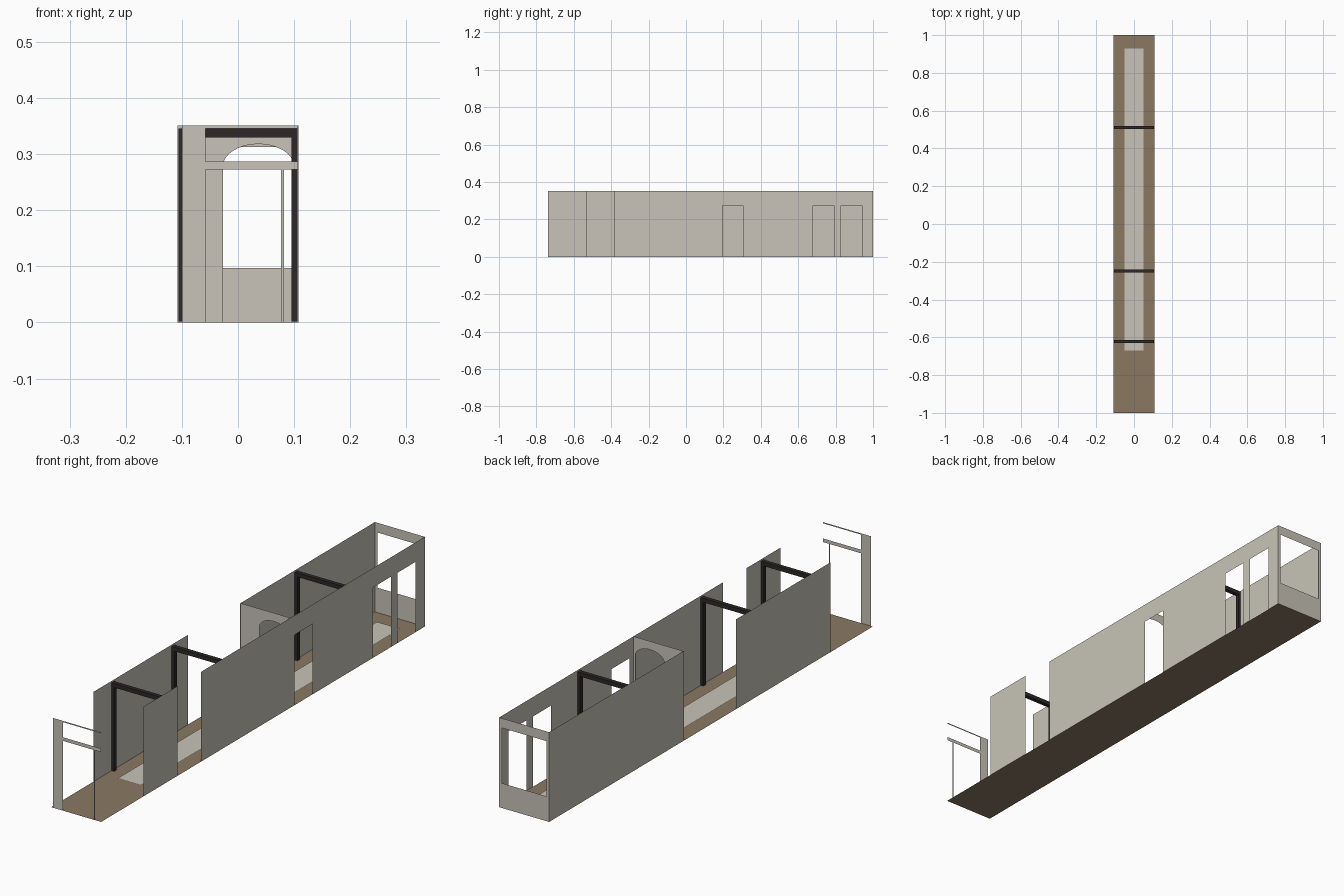
import bpy, bmesh, math

if "Cube" in bpy.data.objects:
    bpy.data.objects.remove(bpy.data.objects["Cube"])

HALF = 0.108   # half width of the carriage
TOP = 0.351    # wall height
DOOR = 0.275   # door head height


def material(name, rgb):
    m = bpy.data.materials.new(name)
    m.use_nodes = True
    colour = (*rgb, 1)
    m.diffuse_color = colour
    bsdf = next(n for n in m.node_tree.nodes if n.type == "BSDF_PRINCIPLED")
    bsdf.inputs["Base Color"].default_value = colour
    bsdf.inputs["Roughness"].default_value = 0.8
    return m


cream = material("cream panel", (0.58, 0.55, 0.48))
brown = material("brown floor", (0.26, 0.19, 0.122))
black = material("dark frame", (0.026, 0.021, 0.021))


def finish(name, bm, mat):
    mesh = bpy.data.meshes.new(name)
    bm.to_mesh(mesh)
    bm.free()
    mesh.materials.append(mat)
    ob = bpy.data.objects.new(name, mesh)
    bpy.context.collection.objects.link(ob)
    return ob


def sheet(name, axis, pos, outlines, mat):
    """Flat sheet across one axis, made of 2D outlines."""
    bm = bmesh.new()
    for outline in outlines:
        verts = []
        for p in outline:
            co = list(p)
            co.insert(axis, pos)
            verts.append(bm.verts.new(co))
        bm.faces.new(verts)
    bmesh.ops.remove_doubles(bm, verts=bm.verts, dist=1e-5)
    bmesh.ops.recalc_face_normals(bm, faces=bm.faces)
    return finish(name, bm, mat)


def rect(a0, a1, b0, b1):
    return [(a0, b0), (a1, b0), (a1, b1), (a0, b1)]


def boxes(name, specs, mat):
    """Several boxes in one object, each given by its x, y and z ranges."""
    bm = bmesh.new()
    for ranges in specs:
        cube = bmesh.ops.create_cube(bm, size=1)["verts"]
        for v in cube:
            v.co = [lo + (c + 0.5) * (hi - lo) for c, (lo, hi) in zip(v.co, ranges)]
    return finish(name, bm, mat)


# Floor and its runner
sheet("floor", 2, 0, [rect(-HALF, HALF, -1, 1)], brown)
sheet("floor_runner", 2, 0.003, [rect(-0.05, 0.05, -0.67, 0.93)], cream)

# Left wall, with a full-height gap and three doorways
sheet("left_wall_front", 0, HALF, [rect(-0.738, -0.528, 0, TOP)], cream)
doors = [(0.195, 0.305), (0.68, 0.79), (0.83, 0.942)]
pieces, start = [], -0.383
for d0, d1 in doors:
    pieces += [rect(start, d0, 0, TOP), rect(d0, d1, DOOR, TOP)]
    start = d1
pieces.append(rect(start, 1, 0, TOP))
sheet("left_wall_rear", 0, HALF, pieces, cream)

# Right wall, in two solid runs
for name, y0, y1 in (("front", -0.738, -0.155), ("rear", 0.168, 1)):
    sheet("right_wall_" + name, 0, -HALF, [rect(y0, y1, 0, TOP)], cream)

# Partition with an arched passage
x0, x1, spring, crown = -0.027, 0.1, 0.278, 0.318
mid, rad = (x0 + x1) / 2, (x1 - x0) / 2
arch = [(mid - rad * math.cos(t), spring + (crown - spring) * math.sin(t))
        for t in (math.pi * i / 20 for i in range(21))]
outline = [(-HALF, 0), (x0, 0)] + arch + [(x1, 0), (HALF, 0), (HALF, TOP), (-HALF, TOP)]
sheet("arched_partition", 1, 0.17, [outline], cream)

# Open front end: side panel, rails and slim door post
sheet("front_end_panel", 1, -1, [rect(-0.1, -0.058, 0, TOP)], cream)
sheet("front_end_top_rail", 1, -1, [rect(-0.058, 0.107, 0.346, TOP)], cream)
sheet("front_end_door_rail", 1, -1, [rect(-0.058, 0.107, 0.273, 0.287)], cream)
sheet("front_end_door_post", 1, -1, [rect(0.077, 0.082, 0, 0.273)], cream)

# Rear end with a large window opening
sill, head, jamb = 0.097, 0.313, 0.096
sheet("rear_end_wall", 1, 1, [
    rect(-HALF, HALF, 0, sill),
    rect(-HALF, HALF, head, TOP),
    rect(-HALF, -jamb, sill, head),
    rect(jamb, HALF, sill, head),
], cream)

# Dark structural hoops
for name, y in (("front", -0.622), ("middle", -0.25), ("rear", 0.51)):
    depth = (y - 0.008, y + 0.008)
    boxes(name + "_hoop", [
        ((-0.106, -0.095), depth, (0.002, 0.33)),
        ((0.095, 0.106), depth, (0.002, 0.33)),
        ((-0.106, 0.106), depth, (0.33, 0.346)),
    ], black)
